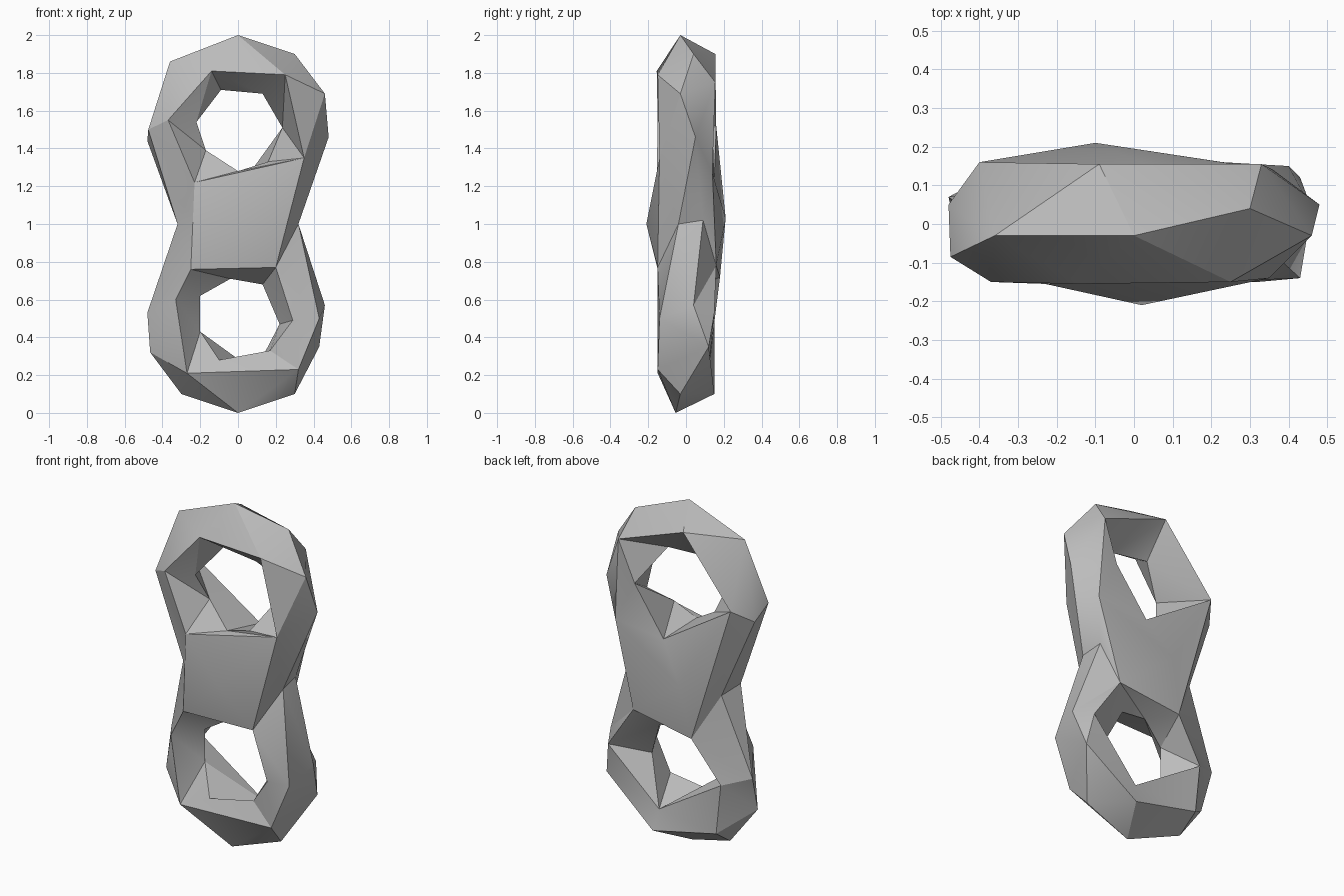
import bpy, bmesh

if "Cube" in bpy.data.objects:
    bpy.data.objects.remove(bpy.data.objects["Cube"])

bm = bmesh.new()


def verts(points):
    return [bm.verts.new(p) for p in points]


def face(*vs):
    # shared chain vertices give collapsed triangles, which are skipped
    if len(set(vs)) == 3:
        bm.faces.new(vs)


def strip(a, b):
    # triangles between two open chains, always taking the shorter diagonal
    i = j = 0
    while i < len(a) - 1 or j < len(b) - 1:
        step_a = (a[i + 1].co - b[j].co).length if i < len(a) - 1 else 99
        step_b = (b[j + 1].co - a[i].co).length if j < len(b) - 1 else 99
        if step_a <= step_b:
            face(a[i], a[i + 1], b[j])
            i += 1
        else:
            face(a[i], b[j + 1], b[j])
            j += 1


def ring(a, b):
    # closed version: both rings start at their closest pair
    k = min(range(len(b)), key=lambda n: (b[n].co - a[0].co).length)
    b = b[k:] + b[:k]
    strip(a + a[:1], b + b[:1])


# waist: front and back vertex on each side
wr_f, wr_b, wl_f, wl_b = verts([(.32, -.04, 1), (.31, .09, 1.02),
                                (-.32, -.05, 1), (-.3, .1, .98)])

# rim of the upper ring, front and back chains share the crown
crown = verts([(.48, .05, 1.46), (.46, -.03, 1.69), (.3, .04, 1.9), (0, -.03, 2),
               (-.36, -.03, 1.86)])
side_f, side_b = verts([(-.475, -.085, 1.5), (-.48, .05, 1.44)])
rim_top_f = [wr_f] + crown + [side_f, wl_f]
rim_top_b = [wr_b] + crown + [side_b, wl_b]

# rim of the lower ring, sharing the left and right corners
left = verts([(-.48, .07, .53), (-.465, 0, .32)])
right = verts([(.43, .12, .35)])
rim_low_f = [wl_f] + left + verts([(-.3, .02, .1), (0, -.055, 0), (.3, -.03, .1)]) \
    + right + verts([(.43, -.14, .5)]) + [wr_f]
rim_low_b = [wl_b] + left + verts([(-.3, .15, .19), (.11, .15, .1)]) \
    + right + verts([(.46, .04, .57)]) + [wr_b]
strip(rim_top_f, rim_top_b)
strip(rim_low_f, rim_low_b)

# front and back edges of the two holes
front_top = verts([(.35, -.14, 1.35), (.25, -.15, 1.79), (-.14, -.155, 1.81),
                   (-.37, -.15, 1.55), (-.23, -.155, 1.22)])
front_low = verts([(-.25, -.15, .76), (-.33, -.15, .6), (-.27, -.15, .21),
                   (.32, -.15, .23), (.29, -.145, .49), (.2, -.15, .77)])
back_top = verts([(.36, .14, 1.27), (.33, .155, 1.75), (-.09, .155, 1.9), (-.4, .16, 1.52)])
back_top_mid = verts([(.04, .15, 1.24)])
back_low = verts([(-.16, .18, .72), (-.33, .15, .48), (.09, .12, .22),
                  (.4, .15, .53), (.23, .16, .78)])

# narrowest loops inside the holes
inner_top = verts([(.16, -.12, 1.33), (.235, .14, 1.51), (.13, -.02, 1.69), (-.09, 0, 1.71),
                   (-.22, -.08, 1.54), (-.17, -.02, 1.39), (0, -.1, 1.28)])
inner_low = verts([(-.04, .04, .71), (-.2, -.02, .62), (-.2, -.02, .43), (-.1, -.12, .28),
                   (.17, -.1, .33), (.22, 0, .47), (.13, .06, .68)])

# front and back faces with their raised centre points
for rim_t, rim_l, top, mid, low, wr, wl, peak in (
        (rim_top_f, rim_low_f, front_top, [], front_low, wr_f, wl_f, (.02, -.21, 1)),
        (rim_top_b, rim_low_b, back_top, back_top_mid, back_low, wr_b, wl_b, (-.1, .21, 1.03))):
    strip(rim_t, top)
    strip(rim_l, low)
    face(wr, top[0], low[-1])
    face(wl, top[-1], low[0])
    centre = bm.verts.new(peak)
    loop = [top[0]] + mid + [top[-1], low[0], low[-1]]
    for n, v in enumerate(loop):
        face(v, loop[(n + 1) % len(loop)], centre)
    # walls of the holes
    ring(top + mid[::-1], inner_top)
    ring(low, inner_low)

bmesh.ops.recalc_face_normals(bm, faces=bm.faces)
mesh = bpy.data.meshes.new("double_ring")
bm.to_mesh(mesh)
bm.free()

mat = bpy.data.materials.new("grey")
mat.diffuse_color = (.5, .5, .5, 1)
mat.use_nodes = True
mat.node_tree.nodes["Principled BSDF"].inputs["Base Color"].default_value = mat.diffuse_color
mesh.materials.append(mat)
obj = bpy.data.objects.new("double_ring", mesh)
bpy.context.collection.objects.link(obj)
bpy.context.view_layer.objects.active = obj
obj.select_set(True)
bpy.ops.object.shade_smooth_by_angle(angle=0.5)
